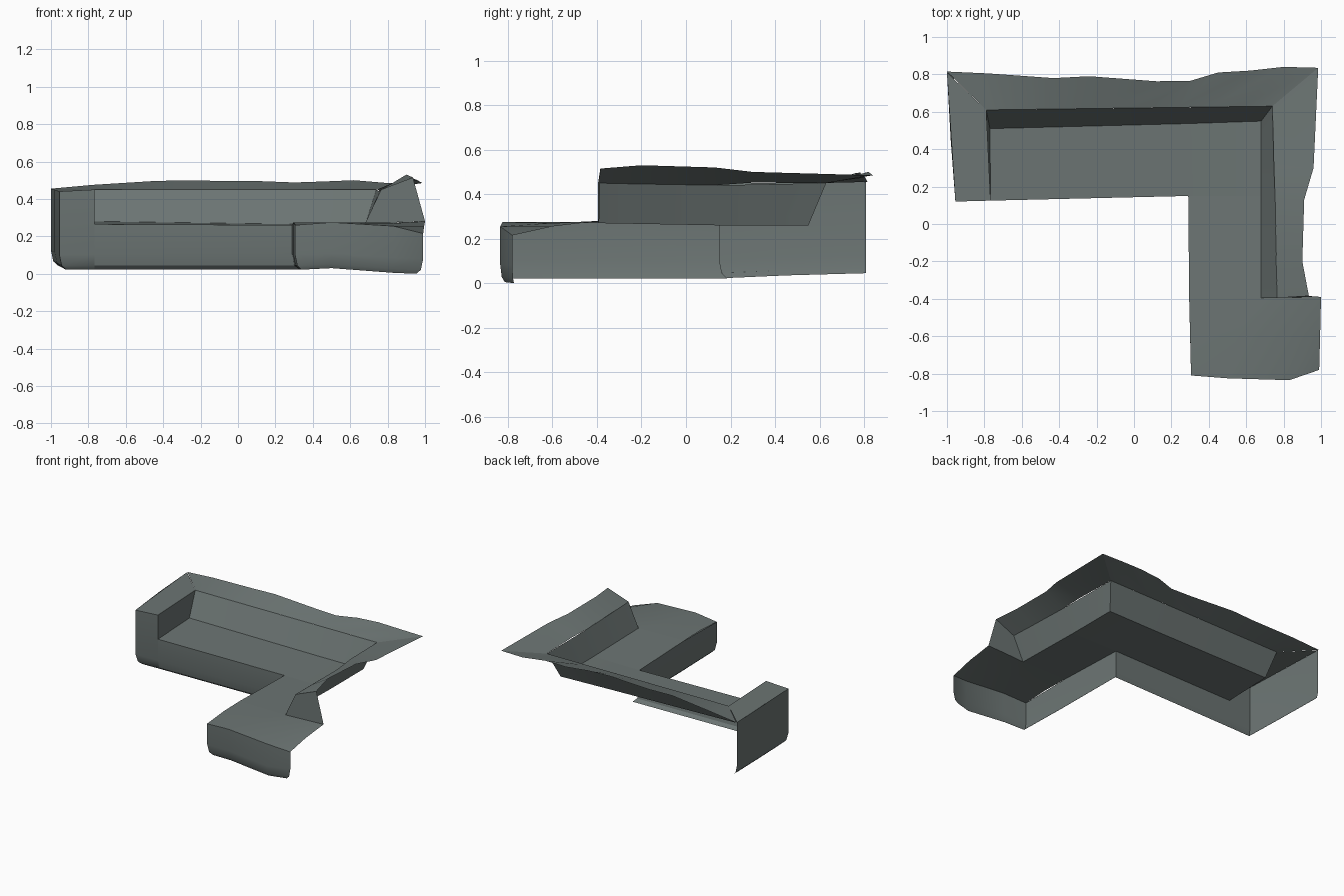
import bpy, bmesh

fabric = bpy.data.materials.new("grey green fabric")
fabric.diffuse_color = (0.15, 0.178, 0.173, 1)


def strip(name, rows, smooth=True):
    """Open sheet lofted through rows of points (all rows equally long)."""
    bm = bmesh.new()
    grid = [[bm.verts.new(p) for p in r] for r in rows]
    for a, b in zip(grid, grid[1:]):
        for i in range(len(a) - 1):
            bm.faces.new((a[i], a[i + 1], b[i + 1], b[i]))
    me = bpy.data.meshes.new(name)
    bm.to_mesh(me)
    bm.free()
    me.materials.append(fabric)
    ob = bpy.data.objects.new(name, me)
    bpy.context.collection.objects.link(ob)
    if smooth:
        bpy.context.view_layer.objects.active = ob
        ob.select_set(True)
        bpy.ops.object.shade_smooth_by_angle(angle=0.6)
        ob.select_set(False)
    return ob


def wall(name, pts):
    """Outer wall: points are x, y, bottom z, top z, and the inward direction.
    The lower edge is rolled under."""
    roll = [(0.035, 0.0), (0.012, 0.022), (0.0, 0.08)]
    rows = [[(x + nx * d, y + ny * d, zb + h) for x, y, zb, zt, nx, ny in pts] for d, h in roll]
    rows.append([(x, y, zt) for x, y, zb, zt, nx, ny in pts])
    strip(name, rows)


# Outer walls (back and right side are open)
wall("arm_side", [(-1, .81, .045, .455, 1, 0), (-.98, .45, .035, .45, 1, 0),
                  (-.955, .12, .022, .44, 1, 1)])
wall("arm_front", [(-.955, .12, .022, .44, 1, 1), (-.767, .125, .022, .45, 0, 1)])
wall("seat_front", [(-.767, .125, .022, .265, 0, 1), (.29, .15, .022, .26, 1, 1)])
wall("chaise_side", [(.29, .15, .022, .26, 1, 1), (.295, -.4, .022, .275, 1, 0),
                     (.305, -.81, .022, .26, 1, .6)])
wall("chaise_front", [(.305, -.81, .022, .26, 1, .6), (.5, -.825, .03, .275, 0, .6),
                      (.83, -.835, .005, .255, 0, .6), (.99, -.78, 0, .215, -1, .2)])

# Seat surfaces
seat_back = [(-.77, .51, .28), (.29, .537, .265), (.68, .55, .26)]
strip("seat", [[(-.767, .125, .265), (.29, .15, .26), (.68, .15, .26)], seat_back])
strip("chaise_seat", [[(.295, -.4, .275), (.68, -.395, .27)], [(.29, .15, .26), (.68, .15, .26)]])
strip("chaise_end", [
    [(.305, -.81, .26), (.5, -.825, .275), (.83, -.835, .255), (.99, -.78, .215)],
    [(.3, -.6, .275), (.55, -.6, .275), (.83, -.6, .27), (.995, -.6, .255)],
    [(.295, -.4, .275), (.68, -.395, .27), (.85, -.39, .275), (1, -.39, .28)]])

# Sloped inner faces of the backrests and arm
strip("back_cushion", [seat_back, [(-.79, .61, .45), (.29, .624, .45), (.74, .63, .45)]])
strip("side_cushion", [[(.68, .55, .26), (.68, .15, .26), (.68, -.395, .27)],
                       [(.74, .63, .45), (.755, .15, .44), (.765, -.395, .45)]])
strip("arm_inner", [[(-.767, .125, .265), (-.77, .51, .28)],
                    [(-.767, .125, .45), (-.79, .61, .45)]])

# Wavy tops
outer = [(-1, .815, .455), (-.78, .805, .475), (-.43, .78, .497), (-.24, .79, .498),
         (.12, .763, .495), (.3, .765, .488), (.45, .81, .493), (.62, .82, .5),
         (.8, .84, .485), (.985, .835, .485)]
inner = [(-.79 + 1.53 * i / 9, .61 + .02 * i / 9, .45) for i in range(10)]
strip("back_top", [inner, outer])
strip("side_top", [
    [(.74, .63, .45), (.748, .3, .452), (.755, .13, .44), (.76, -.2, .445), (.765, -.395, .45)],
    [(.985, .835, .485), (.96, .3, .5), (.91, .13, .52), (.9, -.2, .53), (.935, -.385, .515)]])
strip("arm_top", [[(-.955, .12, .44), (-.767, .125, .45)],
                  [(-1, .81, .455), (-.79, .61, .45)]])

# End face of the side backrest
strip("side_end", [[(.68, -.395, .27), (1, -.39, .28)],
                   [(.765, -.395, .45), (.935, -.385, .515)]], False)
